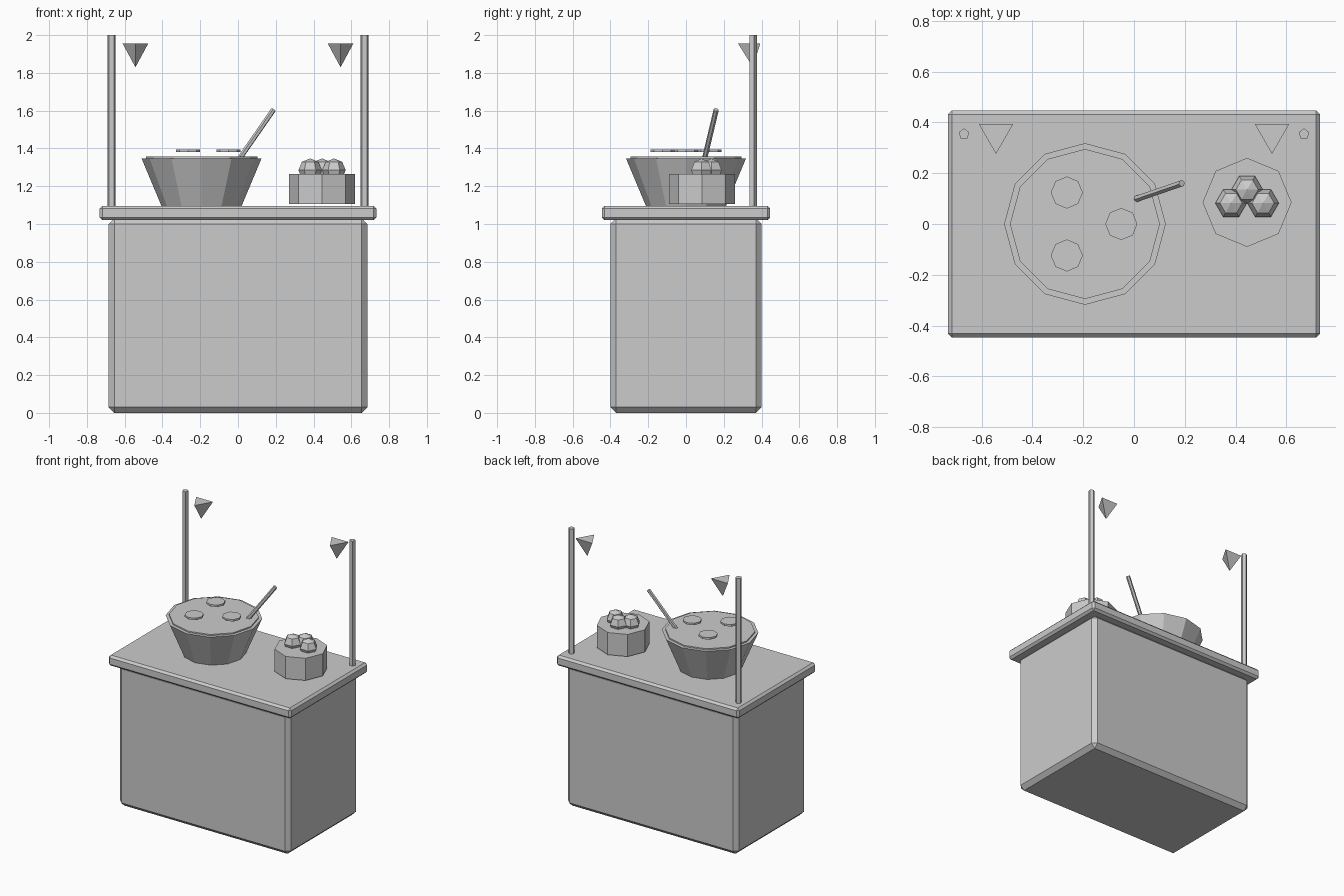
import bpy
from math import pi, sin, cos, radians
from mathutils import Vector

cube = bpy.data.objects.get("Cube")
if cube:
    bpy.data.objects.remove(cube, do_unlink=True)

# Single plain grey for the whole stall
GREY = (0.6, 0.6, 0.6, 1)
grey = bpy.data.materials.new("plain grey")
grey.use_nodes = True
grey.diffuse_color = GREY
grey.node_tree.nodes["Principled BSDF"].inputs["Base Color"].default_value = GREY


def finish(name):
    ob = bpy.context.object
    ob.name = name
    ob.data.materials.append(grey)
    return ob


def box(name, size, z0, z1, bevel):
    """Chamfered box centred on the origin in plan."""
    bpy.ops.mesh.primitive_cube_add(size=1, location=(0, 0, (z0 + z1) / 2))
    ob = finish(name)
    ob.scale = (size[0], size[1], z1 - z0)
    bpy.ops.object.transform_apply(location=False, rotation=False, scale=True)
    mod = ob.modifiers.new("chamfer", 'BEVEL')
    mod.width = bevel
    mod.segments = 1
    return ob


def prism(name, sides, x, y, z0, z1, r0, r1, turn=0):
    """Upright tapered prism with a vertex towards +y."""
    bpy.ops.mesh.primitive_cone_add(vertices=sides, radius1=r0, radius2=r1, depth=z1 - z0,
                                    location=(x, y, (z0 + z1) / 2), rotation=(0, 0, turn))
    return finish(name)


# Cabinet and counter
box("cabinet", (1.37, 0.8), 0, 1.03, 0.03)
box("countertop", (1.464, 0.892), 1.02, 1.096, 0.015)

# Large bowl with its filling and floating slices
BOWL_X = -0.193
prism("bowl", 12, BOWL_X, 0, 1.095, 1.348, 0.212, 0.318)
prism("bowl_filling", 12, BOWL_X, 0, 1.33, 1.357, 0.295, 0.295)
for i in range(3):
    a = i * 2 * pi / 3
    prism(f"slice_{i + 1}", 8, BOWL_X + 0.143 * cos(a), 0.143 * sin(a),
          1.381, 1.395, 0.063, 0.063)

# Slanted ladle handle
low, high = Vector((-0.01, 0.092, 1.32)), Vector((0.188, 0.16, 1.605))
bpy.ops.mesh.primitive_cylinder_add(vertices=6, radius=0.014, depth=(high - low).length,
                                    location=(low + high) / 2)
handle = finish("ladle_handle")
handle.rotation_euler = (high - low).to_track_quat('Z', 'Y').to_euler()

# Octagonal tub with three faceted balls
TUB_X, TUB_Y = 0.445, 0.085
prism("tub", 8, TUB_X, TUB_Y, 1.105, 1.266, 0.175, 0.175)
for i, (dx, dy) in enumerate([(-0.063, -0.003), (0, 0.05), (0.063, -0.003)]):
    bpy.ops.mesh.primitive_uv_sphere_add(segments=6, ring_count=4, radius=0.062,
                                         location=(TUB_X + dx, TUB_Y + dy, 1.285),
                                         rotation=(0, 0, radians(30)))
    finish(f"ball_{i + 1}")

# Posts and hanging pennants at the back corners
for side, s in (("left", 1), ("right", -1)):
    prism(f"{side}_post", 5, s * 0.669, 0.354, 1.09, 2.0, 0.022, 0.022)
    prism(f"{side}_pennant", 3, s * 0.543, 0.354, 1.83, 1.955, 0, 0.078, pi)
